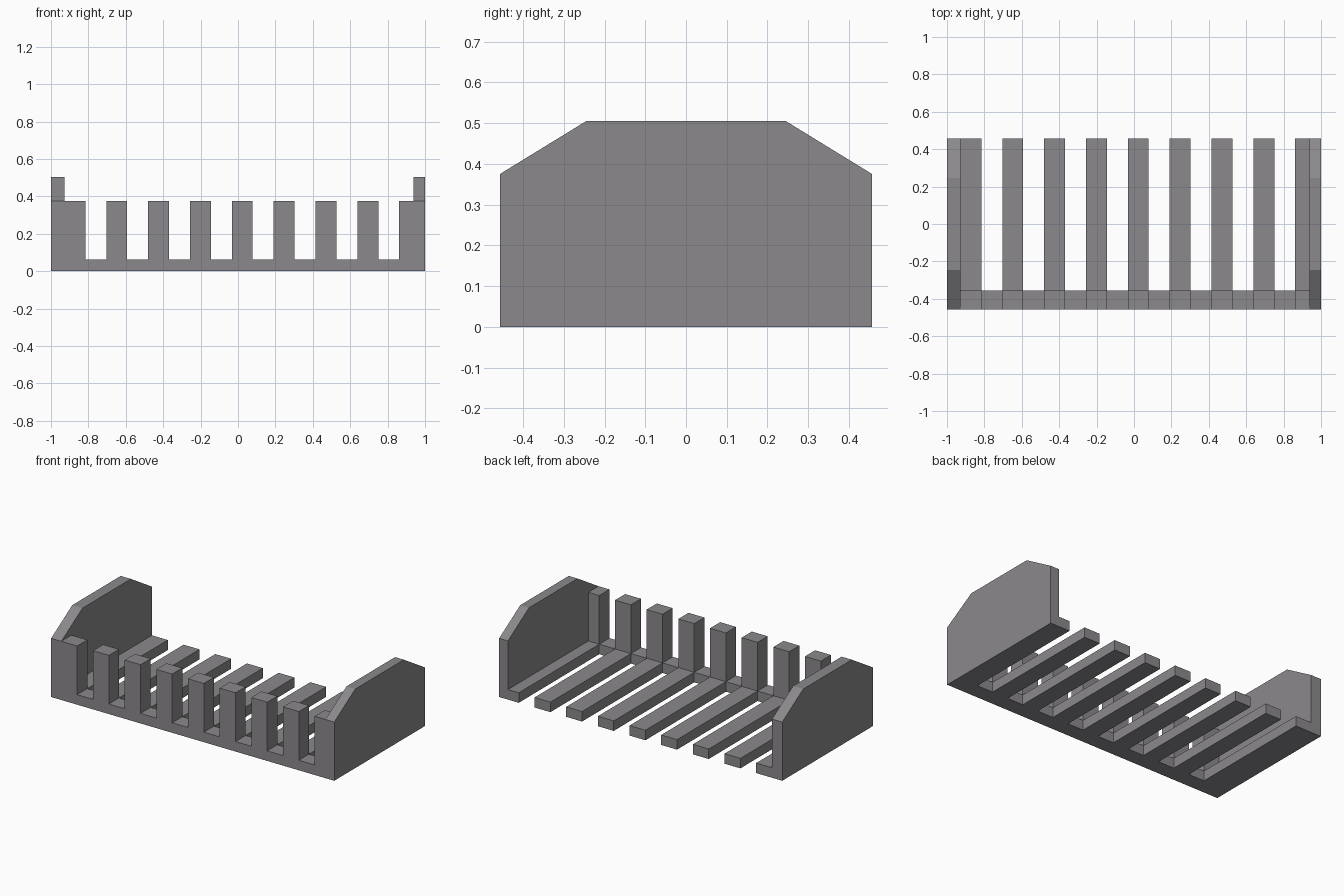
import bpy, bmesh
from mathutils import Vector

if "Cube" in bpy.data.objects:
    bpy.data.objects.remove(bpy.data.objects["Cube"])

grey = bpy.data.materials.new("warm grey")
grey.diffuse_color = (0.26, 0.25, 0.265, 1)
grey.use_nodes = True
grey.node_tree.nodes["Principled BSDF"].inputs["Base Color"].default_value = grey.diffuse_color


def extrude_profile(name, points, offset):
    """Solid made by sweeping a flat outline along an offset."""
    bm = bmesh.new()
    face = bm.faces.new([bm.verts.new(p) for p in points])
    ext = bmesh.ops.extrude_face_region(bm, geom=[face], use_keep_orig=True)
    moved = [g for g in ext["geom"] if isinstance(g, bmesh.types.BMVert)]
    bmesh.ops.translate(bm, verts=moved, vec=Vector(offset))
    bmesh.ops.recalc_face_normals(bm, faces=bm.faces)
    mesh = bpy.data.meshes.new(name)
    bm.to_mesh(mesh)
    bm.free()
    mesh.materials.append(grey)
    obj = bpy.data.objects.new(name, mesh)
    bpy.context.collection.objects.link(obj)
    return obj


HALF_Y = 0.457      # half depth
RAIL_Y = -0.355     # back of the front rail
FLOOR = 0.064       # slat and rail thickness
POST = 0.375        # post height
PEAK = 0.505        # side panel height
LEFT, RIGHT = -0.928, 0.938   # inner faces of the side panels
PITCH, WIDTH = 0.2237, 0.112

spans = [(LEFT + i * PITCH, min(LEFT + i * PITCH + WIDTH, RIGHT))
         for i in range(9)]

# Side panels with chamfered upper corners
panel = [(-HALF_Y, 0), (HALF_Y, 0), (HALF_Y, POST), (0.245, PEAK),
         (-0.245, PEAK), (-HALF_Y, POST)]
for name, x0, x1 in (("left_panel", -1, LEFT), ("right_panel", RIGHT, 1)):
    extrude_profile(name, [(x0, y, z) for y, z in panel], (x1 - x0, 0, 0))

# Comb-shaped front: low rail with upright posts
comb = [(RIGHT, 0), (LEFT, 0)]
for a, b in spans:
    if a > LEFT:
        comb.append((a, FLOOR))
    comb += [(a, POST), (b, POST)]
    if b < RIGHT:
        comb.append((b, FLOOR))
extrude_profile("front_comb", [(x, -HALF_Y, z) for x, z in comb],
                (0, RAIL_Y + HALF_Y, 0))

# Floor slats running back from the rail, one behind each post
for i, (a, b) in enumerate(spans):
    outline = [(a, 0), (b, 0), (b, FLOOR), (a, FLOOR)]
    extrude_profile(f"floor_slat_{i + 1}", [(x, RAIL_Y, z) for x, z in outline],
                    (0, HALF_Y - RAIL_Y, 0))
